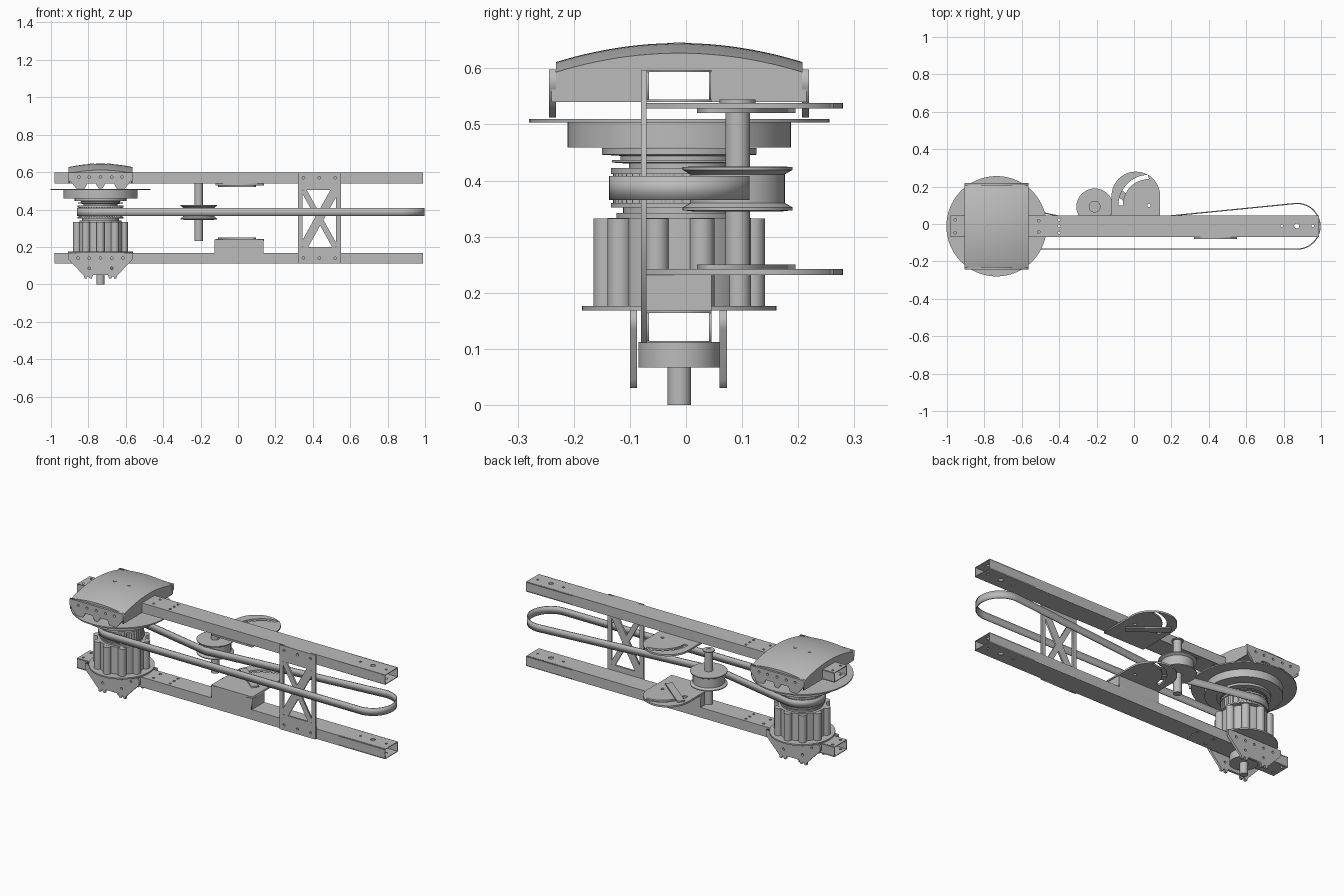
import bpy, bmesh, math
from math import pi, cos, sin, atan2, acos, hypot
from mathutils import Vector

cube = bpy.data.objects.get("Cube")
if cube:
    bpy.data.objects.remove(cube)

grey = bpy.data.materials.new("plain grey")
grey.use_nodes = True
grey.diffuse_color = (0.5, 0.5, 0.5, 1)
grey.node_tree.nodes["Principled BSDF"].inputs["Base Color"].default_value = (0.5, 0.5, 0.5, 1)

MX, MY = -0.735, -0.012          # motor axis
IX, IY = -0.21, 0.092            # idler axis
Y0, Y1 = -0.07, 0.045            # tube sides
FRONT, SIDE = (pi / 2, 0, 0), (pi / 2, 0, pi / 2)


def add(name, mesh, loc=(0, 0, 0), rot=(0, 0, 0), smooth=False):
    ob = bpy.data.objects.new(name, mesh)
    bpy.context.collection.objects.link(ob)
    ob.location, ob.rotation_euler = loc, rot
    mesh.materials.clear()
    mesh.materials.append(grey)
    if smooth:
        bpy.ops.object.select_all(action='DESELECT')
        ob.select_set(True)
        bpy.context.view_layer.objects.active = ob
        bpy.ops.object.shade_smooth_by_angle(angle=math.radians(35))
    return ob


def outline_mesh(name, loops, depth, fill='BOTH'):
    """Extrude closed outlines; inner outlines become holes."""
    cu = bpy.data.curves.new(name, 'CURVE')
    cu.dimensions, cu.fill_mode, cu.extrude = '2D', fill, depth / 2
    for pts in loops:
        sp = cu.splines.new('POLY')
        sp.points.add(len(pts) - 1)
        for p, q in zip(sp.points, pts):
            p.co = (q[0], q[1], 0, 1)
        sp.use_cyclic_u = True
    tmp = bpy.data.objects.new("tmp", cu)
    bpy.context.collection.objects.link(tmp)
    dg = bpy.context.evaluated_depsgraph_get()
    mesh = bpy.data.meshes.new_from_object(tmp.evaluated_get(dg))
    bpy.data.objects.remove(tmp)
    mesh.name = name
    return mesh


def plate(name, loops, depth, loc=(0, 0, 0), rot=(0, 0, 0)):
    return add(name, outline_mesh(name, loops, depth), loc, rot)


def arc(cx, cy, r, a0, a1, n=24):
    return [(cx + r * cos(a0 + (a1 - a0) * i / n), cy + r * sin(a0 + (a1 - a0) * i / n)) for i in range(n + 1)]


def hole(x, y, r=0.007):
    return arc(x, y, r, 0, 2 * pi, 12)[:-1]


def rect(x0, y0, x1, y1):
    return [(x0, y0), (x1, y0), (x1, y1), (x0, y1)]


def bar(x0, y0, x1, y1, w):
    d = Vector((x1 - x0, y1 - y0)).normalized() * w / 2
    return [(x0 - d.y, y0 + d.x), (x0 + d.y, y0 - d.x), (x1 + d.y, y1 - d.x), (x1 - d.y, y1 + d.x)]


def lathe(name, profile, loc, n=64):
    """Spin (radius, height) points into a capped solid."""
    bm = bmesh.new()
    rings = [[bm.verts.new((r * cos(2 * pi * i / n), r * sin(2 * pi * i / n), z)) for i in range(n)]
             for r, z in profile]
    for a, b in zip(rings, rings[1:]):
        for i in range(n):
            bm.faces.new((a[i], a[(i + 1) % n], b[(i + 1) % n], b[i]))
    bm.faces.new(rings[0][::-1])
    bm.faces.new(rings[-1])
    mesh = bpy.data.meshes.new(name)
    bm.to_mesh(mesh)
    bm.free()
    return add(name, mesh, loc, smooth=True)


def disc(name, r, z0, z1, x=MX, y=MY, n=64):
    return lathe(name, [(r, z0), (r, z1)], (x, y, 0), n)


# Two hollow square tubes with drilled top and bottom walls
T = 0.004
drill = [hole(0.87, -0.01, 0.014), hole(0.79, -0.01), hole(0.955, -0.01)]
drill += [hole(x, MY + s * 0.035) for x in (-0.955, -0.4) for s in (-1, 1)]
drill += [hole(-0.51, MY + s * 0.03) for s in (-1, 1)] + [hole(-0.4, MY)]
for level, z0, z1 in (("lower", 0.11, 0.168), ("upper", 0.54, 0.597)):
    for part, z in (("bottom", z0 + T / 2), ("top", z1 - T / 2)):
        plate(f"{level}_tube_{part}", [rect(-0.98, Y0, 0.99, Y1)] + drill, T, (0, 0, z))
    for part, y in (("front", Y0 + T / 2), ("back", Y1 - T / 2)):
        plate(f"{level}_tube_{part}", [rect(-0.98, z0, 0.99, z1)], T, (0, y, 0), FRONT)

# Cross brace: frame plus two diagonals
bolts = [hole(x, z) for x in (0.35, 0.435, 0.52) for z in (0.14, 0.57)]
plate("brace_frame", [rect(0.32, 0.11, 0.55, 0.597), rect(0.345, 0.2, 0.525, 0.505)] + bolts,
      0.01, (0, -0.075, 0), FRONT)
for name, sgn, w in (("brace_diagonal_a", 1, 0.045), ("brace_diagonal_b", -1, 0.03)):
    plate(name, [bar(0.435 - sgn * 0.085, 0.2, 0.435 + sgn * 0.085, 0.505, w)], 0.0096, (0, -0.075, 0), FRONT)

# Tensioner plates with a curved slot, and a swing arm on each
PX, PY = 0.08, 0.1
slot = arc(PX, PY, 0.163, pi / 2, pi) + arc(PX, PY, 0.14, pi, pi / 2)
outline = [(0.14, Y0), (0.14, 0.15)] + arc(0.01, 0.15, 0.13, 0, pi)[1:] + [(-0.12, Y0)]
for level, z, za in (("upper", 0.533, 0.5245), ("lower", 0.237, 0.2465)):
    plate(f"{level}_tensioner_plate", [outline, slot, hole(PX, PY, 0.009)], 0.01, (0, 0, z))
    plate(f"{level}_tensioner_arm", [bar(0.085, 0.035, -0.095, 0.18, 0.04)], 0.008, (0, 0, za))
for part, y in (("front", Y0 + T / 2), ("back", Y1 - T / 2)):
    plate(f"tensioner_riser_{part}", [rect(-0.125, 0.168, 0.137, 0.24)], T, (0, y, 0), FRONT)
for part, x in (("left", 0.135), ("right", -0.123)):
    plate(f"tensioner_riser_{part}", [rect(Y0, 0.168, Y1, 0.24)], T, (x, 0, 0), SIDE)

# Idler pulley on its axle
disc("idler_axle", 0.022, 0.232, 0.542, IX, IY, 32)
plate("idler_axle_collar", [hole(0, 0, 0.032), hole(0, 0, 0.012)], 0.006, (IX, IY, 0.541))
lathe("idler_pulley", [(0.08, 0.345), (0.098, 0.347), (0.098, 0.352), (0.084, 0.36), (0.084, 0.411),
                       (0.098, 0.419), (0.098, 0.424), (0.08, 0.425)], (IX, IY, 0))

# Belt wrapped round the motor pulley and far end, pressed in by the idler
R, RI, BX = 0.122, 0.088, 0.873


def idler_tangent(x, side):
    dx, dy = IX - x, IY - MY
    return atan2(dy, dx) + side * acos((R + RI) / hypot(dx, dy))


ta, tb = idler_tangent(MX, 1), idler_tangent(BX, -1)
path = (arc(BX, MY, R, -pi / 2, tb, 40) + arc(IX, IY, RI, tb + pi, ta + pi, 8)
        + arc(MX, MY, R, ta, 1.5 * pi, 40))
belt = add("belt", outline_mesh("belt", [path], 0.043, 'NONE'), (0, 0, 0.3865), smooth=True)
mod = belt.modifiers.new("thickness", 'SOLIDIFY')
mod.thickness, mod.offset = 0.006, 0

# Drive pulley with teeth and flanges
teeth = [((0.118 if i % 4 < 2 else 0.112) * cos(pi * i / 96), (0.118 if i % 4 < 2 else 0.112) * sin(pi * i / 96))
         for i in range(192)]
plate("drive_pulley_teeth", [teeth], 0.055, (MX, MY, 0.3865))
disc("drive_pulley_bottom_flange", 0.122, 0.352, 0.36)
disc("drive_pulley_top_flange", 0.122, 0.412, 0.422)

# Motor body with ribs, base flange and output shaft
disc("motor_base_flange", 0.173, 0.168, 0.176)
lathe("motor_body", [(0.128, 0.176), (0.128, 0.333), (0.112, 0.333), (0.112, 0.342), (0.1, 0.342), (0.1, 0.355)],
      (MX, MY, 0))
for i in range(10):
    a = pi * (i + 0.5) / 5
    disc(f"motor_rib_{i + 1}", 0.022, 0.176, 0.332, MX + 0.131 * cos(a), MY + 0.131 * sin(a), 16)
disc("lower_bearing", 0.073, 0.067, 0.112)
disc("output_shaft", 0.021, 0, 0.07, n=32)

# Stacked rings and large discs above the pulley
lathe("ring_stack", [(0.09, 0.42), (0.09, 0.43), (0.12, 0.432), (0.12, 0.437), (0.105, 0.437), (0.105, 0.444),
                     (0.138, 0.446), (0.138, 0.458)], (MX, MY, 0))
disc("brake_drum", 0.199, 0.459, 0.503)
disc("mounting_disc", 0.268, 0.503, 0.51, n=96)

# Lower gussets, mirrored outline with prongs along the bottom edge
half = [(0.173, 0.168), (0.173, 0.135), (0.088, 0.045), (0.085, 0.03), (0.073, 0.03), (0.07, 0.043),
        (0.062, 0.043), (0.058, 0.03), (0.046, 0.03), (0.04, 0.05)]
gusset = half + [(-x, z) for x, z in half[::-1]]
holes = [hole(x, 0.14) for x in (-0.12, -0.06, 0, 0.06, 0.12)] + [hole(s * 0.06, 0.085) for s in (-1, 1)]
for name, y in (("front", -0.0935), ("back", 0.0665)):
    plate(f"lower_gusset_{name}", [gusset] + holes, 0.013, (MX, y, 0), FRONT)


# Domed top cover
def dome(x, y):
    return 0.645 - 0.034 * (y / 0.22) ** 2 - 0.018 * (x / 0.17) ** 2


bm = bmesh.new()
bmesh.ops.create_grid(bm, x_segments=16, y_segments=24, size=1)
for v in bm.verts:
    v.co.x *= 0.17
    v.co.y *= 0.22
    v.co.z = dome(v.co.x, v.co.y)
rim = bmesh.ops.extrude_face_region(bm, geom=bm.faces[:])
for v in rim["geom"]:
    if isinstance(v, bmesh.types.BMVert):
        v.co.z -= 0.013
bmesh.ops.recalc_face_normals(bm, faces=bm.faces)
mesh = bpy.data.meshes.new("top_cover")
bm.to_mesh(mesh)
bm.free()
add("top_cover", mesh, (MX, MY, 0), smooth=True)
for i, x in enumerate((-0.045, 0.045)):
    disc(f"cover_screw_{i + 1}", 0.01, 0.63, 0.646, MX + x, MY, 16)

# Cover walls: drilled front and back plates, side walls cut round the tube
half = [(0.172, 0.598), (0.172, 0.565), (0.13, 0.512), (0.085, 0.512), (0.072, 0.538), (0.025, 0.538), (0.01, 0.512)]
wall = half + [(-x, z) for x, z in half[::-1]]
holes = [hole(x, 0.573) for x in (-0.115, -0.06, 0, 0.06, 0.115)]
for name, y in (("front", -0.238), ("back", 0.213)):
    plate(f"cover_wall_{name}", [wall] + holes, 0.013, (MX, y, 0), FRONT)
top = [(y, dome(0.17, y - MY) - 0.006) for y in [0.208 - 0.022 * i for i in range(21)]]
side = [(-0.24, 0.54), (Y0, 0.54), (Y0, 0.597), (Y1, 0.597), (Y1, 0.54), (0.215, 0.54), (0.215, 0.597)] + top + [(-0.24, 0.597)]
for name, s in (("left", 1), ("right", -1)):
    plate(f"cover_wall_{name}", [side], 0.006, (MX + s * 0.167, 0, 0), SIDE)
